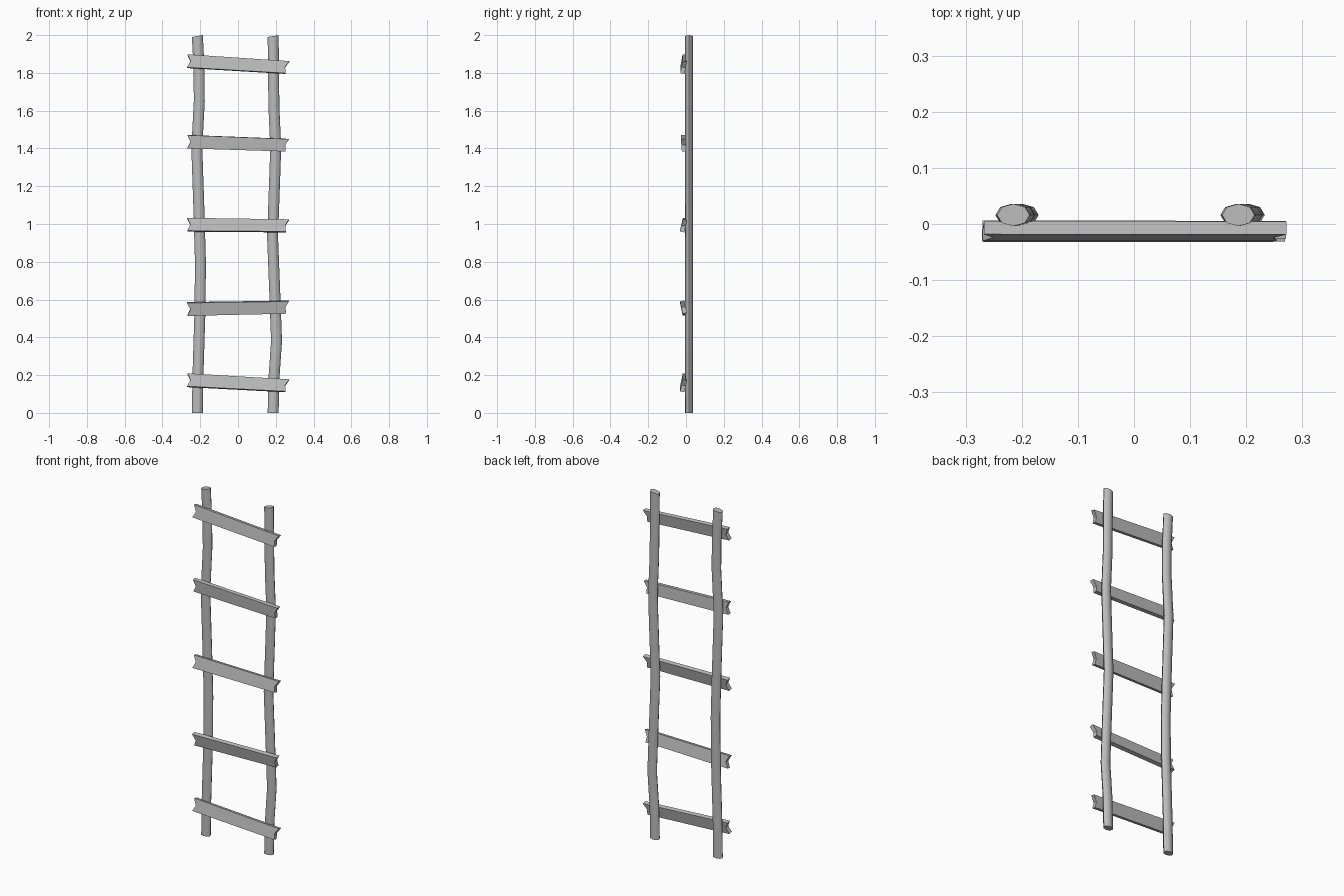
import bpy
import bmesh
import math
from mathutils import Matrix, Vector

cube = bpy.data.objects.get("Cube")
if cube:
    bpy.data.objects.remove(cube, do_unlink=True)

grey = bpy.data.materials.new("weathered grey wood")
grey.use_nodes = True
colour = (0.5, 0.5, 0.5, 1)
grey.diffuse_color = colour
grey.node_tree.nodes["Principled BSDF"].inputs["Base Color"].default_value = colour


def finish(name, bm, smooth=False):
    bmesh.ops.recalc_face_normals(bm, faces=bm.faces)
    mesh = bpy.data.meshes.new(name)
    bm.to_mesh(mesh)
    bm.free()
    mesh.materials.append(grey)
    obj = bpy.data.objects.new(name, mesh)
    bpy.context.collection.objects.link(obj)
    if smooth:
        bpy.ops.object.select_all(action="DESELECT")
        obj.select_set(True)
        bpy.context.view_layer.objects.active = obj
        bpy.ops.object.shade_smooth_by_angle(angle=math.radians(50))


def rail(name, path, sides=8):
    """Crooked pole: oval rings stacked along a list of (x, z) points."""
    bm = bmesh.new()
    rings = []
    for x, z in path:
        ring = []
        for i in range(sides):
            a = math.tau * i / sides
            # the sawn top slopes slightly
            slope = 0.005 * (math.cos(a) - 1) if z == 2 else 0
            ring.append(bm.verts.new((x + 0.029 * math.cos(a),
                                      0.016 + 0.02 * math.sin(a), z + slope)))
        rings.append(ring)
    for low, high in zip(rings, rings[1:]):
        for i in range(sides):
            j = (i + 1) % sides
            bm.faces.new((low[i], low[j], high[j], high[i]))
    bm.faces.new(rings[0])
    bm.faces.new(rings[-1])
    finish(name, bm, smooth=True)


def rung(name, z_left, z_right, lean):
    """Plank with notched ends, leaning about its length."""
    bm = bmesh.new()
    outline = [(-0.27, 0.035), (-0.252, 0), (-0.268, -0.035),
               (0.254, -0.033), (0.25, 0), (0.27, 0.033)]
    face = bm.faces.new([bm.verts.new((x, -0.0115, z)) for x, z in outline])
    extruded = bmesh.ops.extrude_face_region(bm, geom=[face])["geom"]
    back = [v for v in extruded if isinstance(v, bmesh.types.BMVert)]
    bmesh.ops.translate(bm, verts=back, vec=(0, 0.023, 0))
    roll = math.atan2(z_left - z_right, 0.54)
    place = (Matrix.Translation(Vector((0, -0.013, (z_left + z_right) / 2)))
             @ Matrix.Rotation(roll, 4, "Y")
             @ Matrix.Rotation(math.radians(-lean), 4, "X"))
    bmesh.ops.transform(bm, matrix=place, verts=bm.verts)
    finish(name, bm)


# Two crooked rails
rail("right_rail", [(-0.215, 0), (-0.212, 0.2), (-0.201, 0.55), (-0.199, 0.8),
                    (-0.206, 1.05), (-0.218, 1.4), (-0.205, 1.65),
                    (-0.206, 1.82), (-0.215, 2)])
rail("left_rail", [(0.186, 0), (0.19, 0.18), (0.204, 0.38), (0.196, 0.6),
                   (0.183, 0.93), (0.197, 1.32), (0.199, 1.42),
                   (0.19, 1.62), (0.188, 1.82), (0.186, 2)])

# Five planks: heights at each end and lean in degrees
for n, (z_left, z_right, lean) in enumerate([(0.173, 0.143, 12), (0.55, 0.56, -12),
                                             (0.996, 0.99, 13), (1.436, 1.417, -4),
                                             (1.862, 1.828, 10)], 1):
    rung(f"rung_{n}", z_left, z_right, lean)
